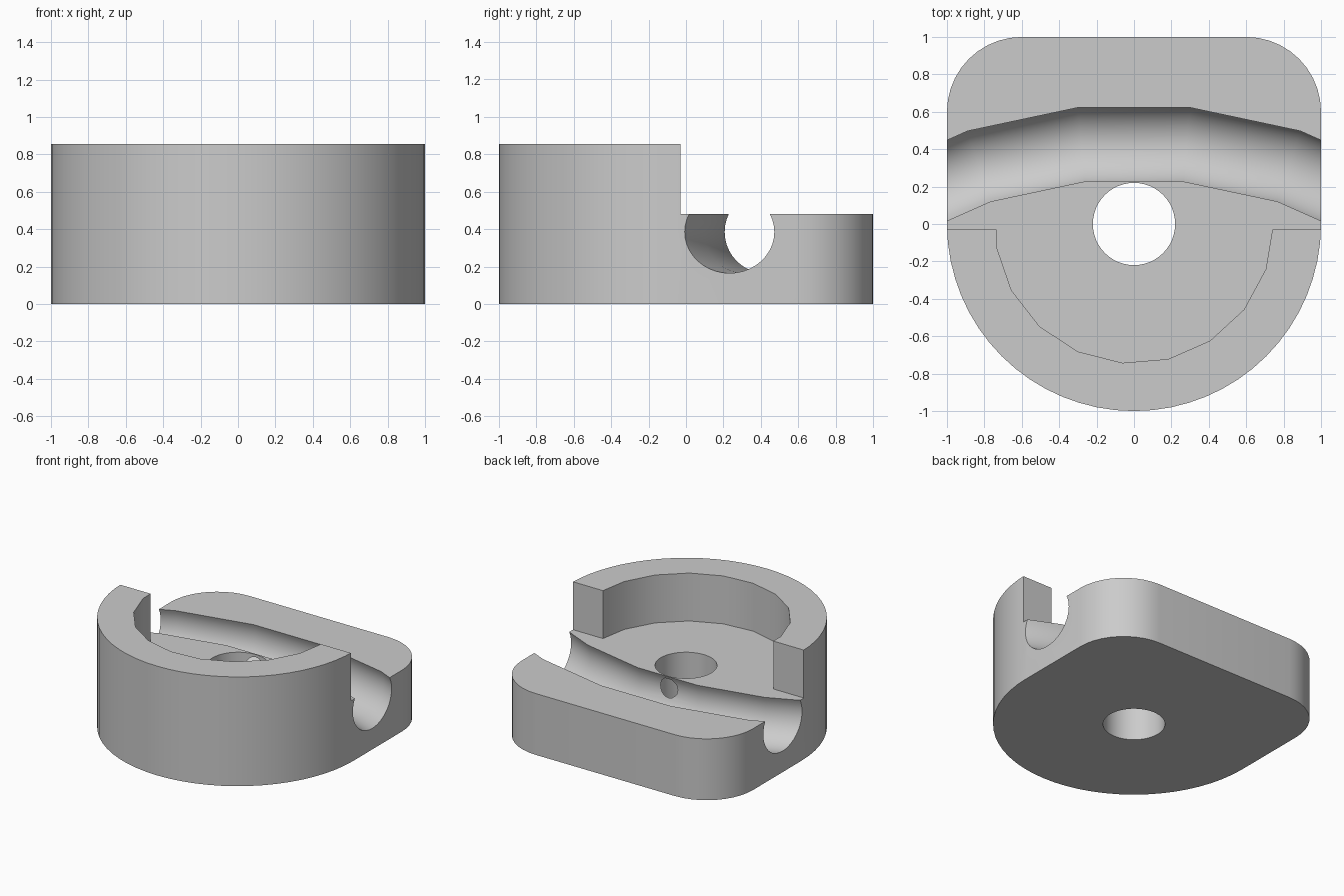
import bpy, bmesh
from math import sin, cos, pi, radians

if "Cube" in bpy.data.objects:
    bpy.data.objects.remove(bpy.data.objects["Cube"])

HEIGHT, DECK, STEP_Y = 0.855, 0.48, -0.03

grey = bpy.data.materials.new("light grey")
grey.diffuse_color = (0.6, 0.6, 0.6, 1)
grey.use_nodes = True
grey.node_tree.nodes["Principled BSDF"].inputs["Base Color"].default_value = grey.diffuse_color


def new_object(name, bm):
    bmesh.ops.recalc_face_normals(bm, faces=bm.faces[:])
    mesh = bpy.data.meshes.new(name)
    bm.to_mesh(mesh)
    bm.free()
    mesh.materials.append(grey)
    obj = bpy.data.objects.new(name, mesh)
    bpy.context.collection.objects.link(obj)
    return obj


def prism(name, outline, z0, z1):
    bm = bmesh.new()
    face = bm.faces.new([bm.verts.new((x, y, z0)) for x, y in outline])
    top = bmesh.ops.extrude_face_region(bm, geom=[face])["geom"]
    bmesh.ops.translate(bm, vec=(0, 0, z1 - z0),
                        verts=[v for v in top if isinstance(v, bmesh.types.BMVert)])
    return new_object(name, bm)


def arc(cx, cy, r, a0, a1, n):
    return [(cx + r * cos(radians(a0 + (a1 - a0) * i / n)),
             cy + r * sin(radians(a0 + (a1 - a0) * i / n))) for i in range(n + 1)]


def curved_channel(name, ring_r, tube_r, cy, cz, step, count, sides):
    # round tube swept along a few straight segments of a large ring
    bm = bmesh.new()
    rings = []
    for i in range(count):
        a = radians(step * (i - (count - 1) / 2))
        ring = []
        for j in range(sides):
            t = 2 * pi * j / sides
            r = ring_r + tube_r * cos(t)
            ring.append(bm.verts.new((r * sin(a), cy + r * cos(a), cz + tube_r * sin(t))))
        rings.append(ring)
    for a, b in zip(rings, rings[1:]):
        for j in range(sides):
            k = (j + 1) % sides
            bm.faces.new((a[j], a[k], b[k], b[j]))
    bm.faces.new(rings[0])
    bm.faces.new(rings[-1])
    return new_object(name, bm)


# Body: round front, straight sides, rounded back corners
outline = (arc(0, 0, 1, 180, 360, 32)
           + arc(0.6, 0.6, 0.4, 0, 90, 10)
           + arc(-0.6, 0.6, 0.4, 90, 180, 10))
body = prism("clamp_body", outline, 0, HEIGHT)

# Cutters: back step, faceted pocket, through hole, cable channel
cutters = [
    prism("step_cutter", [(-2, STEP_Y), (2, STEP_Y), (2, 2), (-2, 2)], DECK, 1.2),
    prism("pocket_cutter", arc(0, 0, 0.745, 0, 360, 19)[:-1], DECK, 1.3),
    prism("hole_cutter", arc(0, 0, 0.22, 0, 360, 48)[:-1], -0.2, 1.4),
    curved_channel("channel_cutter", 2.68, 0.22, -2.24, 0.385, 12, 6, 40),
]
bpy.context.view_layer.objects.active = body
body.select_set(True)
for cutter in cutters:
    mod = body.modifiers.new(cutter.name, 'BOOLEAN')
    mod.operation = 'DIFFERENCE'
    mod.solver = 'EXACT'
    mod.object = cutter
    bpy.ops.object.modifier_apply(modifier=mod.name)
for cutter in cutters:
    bpy.data.objects.remove(cutter)

bpy.ops.object.shade_smooth_by_angle(angle=radians(30))
